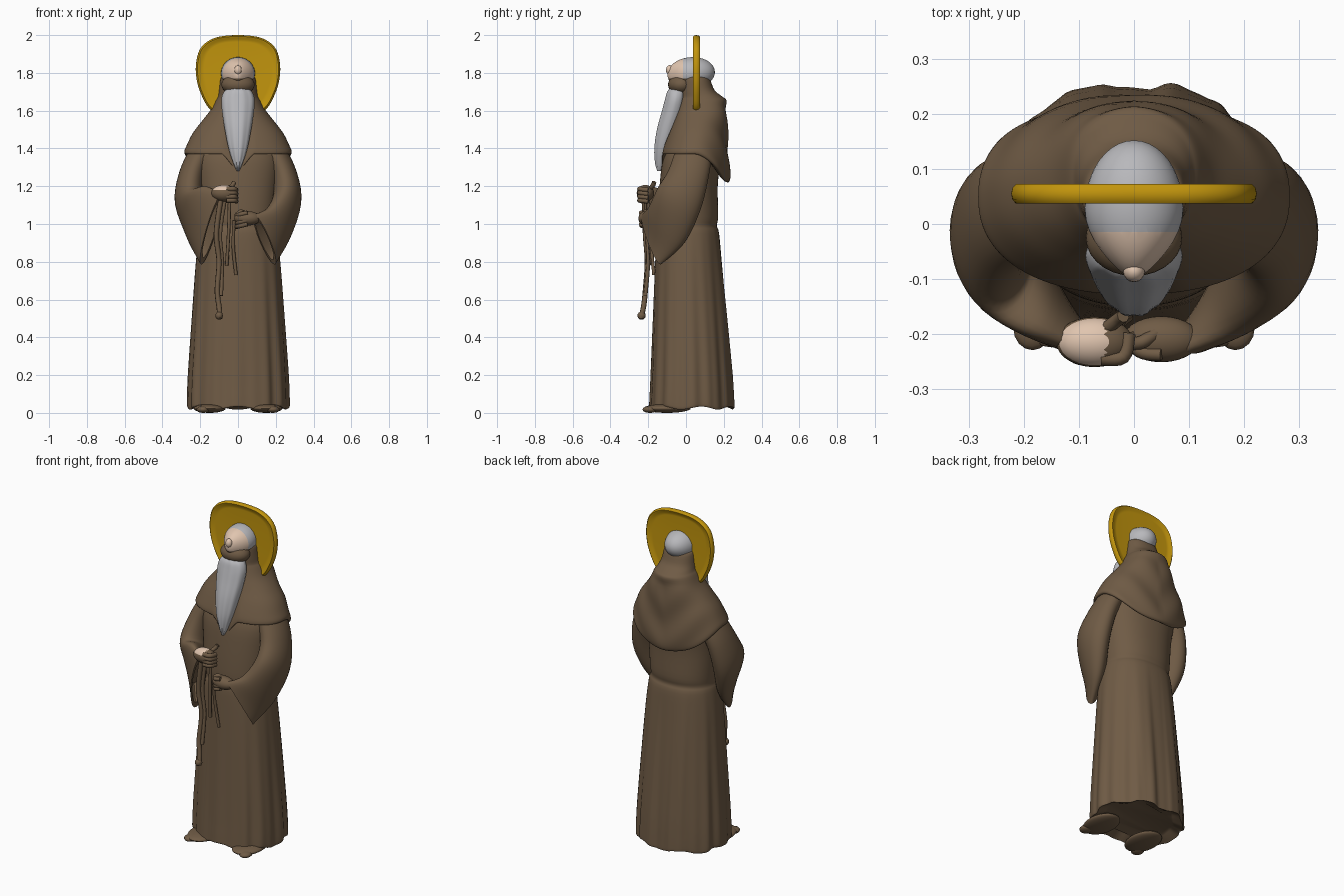
import bpy, bmesh
from math import sin, cos, pi, radians
from mathutils import Vector

if "Cube" in bpy.data.objects:
    bpy.data.objects.remove(bpy.data.objects["Cube"])


def material(name, rgb):
    m = bpy.data.materials.new(name)
    m.use_nodes = True
    m.diffuse_color = (*rgb, 1)
    m.node_tree.nodes["Principled BSDF"].inputs["Base Color"].default_value = (*rgb, 1)
    return m


BROWN = material("brown_cloth", (0.16, 0.105, 0.06))
GOLD = material("gold", (0.54, 0.30, 0.004))
GREY = material("grey_hair", (0.48, 0.48, 0.50))
SKIN = material("skin", (0.75, 0.56, 0.43))


def finish(name, bm, mats, angle=50):
    bmesh.ops.recalc_face_normals(bm, faces=bm.faces)
    me = bpy.data.meshes.new(name)
    bm.to_mesh(me)
    bm.free()
    ob = bpy.data.objects.new(name, me)
    bpy.context.collection.objects.link(ob)
    for m in mats:
        me.materials.append(m)
    bpy.ops.object.select_all(action='DESELECT')
    ob.select_set(True)
    bpy.context.view_layer.objects.active = ob
    bpy.ops.object.shade_smooth_by_angle(angle=radians(angle))
    return ob


def spline(rows, steps, closed=False):
    """Catmull-Rom through rows of equal length."""
    n, out = len(rows), []
    pick = (lambda i: rows[i % n]) if closed else (lambda i: rows[max(0, min(n - 1, i))])
    for i in range(n if closed else n - 1):
        for s in range(steps):
            t = s / steps
            out.append([b + 0.5 * t * (c - a + t * (2 * a - 5 * b + 4 * c - d + t * (3 * (b - c) + d - a)))
                        for a, b, c, d in zip(pick(i - 1), pick(i), pick(i + 1), pick(i + 2))])
    return out if closed else out + [list(rows[-1])]


def loft(name, rings, mats):
    bm = bmesh.new()
    loops = [[bm.verts.new(p) for p in ring] for ring in rings]
    n = len(loops[0])
    for a, b in zip(loops, loops[1:]):
        for i in range(n):
            bm.faces.new((a[i], a[(i + 1) % n], b[(i + 1) % n], b[i]))
    bm.faces.new(loops[0])
    bm.faces.new(loops[-1])
    return finish(name, bm, mats)


def oval_rings(rows, steps, n, bend, power=1.0):
    """Rows are height, half width, front, back; bend adjusts each point."""
    rings = []
    for z, rx, front, back in spline(rows, steps):
        ring = []
        for i in range(n):
            a = 2 * pi * i / n
            sx, sy = sin(a), -cos(a)
            x = rx * abs(sx) ** power * (1 if sx > 0 else -1)
            y = (front + back) / 2 + (back - front) / 2 * abs(sy) ** power * (1 if sy > 0 else -1)
            ring.append(bend(Vector((x, y, z)), a, (front + back) / 2))
        rings.append(ring)
    return rings


def ellipsoid(name, centre, radii, mats, rule=None, cuts=(), segments=28, tilt=0, taper=0):
    """Cuts are (point, normal) planes that sharpen colour borders; taper narrows the front."""
    bm = bmesh.new()
    bmesh.ops.create_uvsphere(bm, u_segments=segments, v_segments=segments // 2 + 2, radius=1)
    for v in bm.verts:
        x, y, z = [c * r for c, r in zip(v.co, radii)]
        x *= 1 - taper * max(0, -v.co.y) ** 2
        v.co = Vector((x, y * cos(tilt) - z * sin(tilt), y * sin(tilt) + z * cos(tilt))) + Vector(centre)
    for point, normal in cuts:
        bmesh.ops.bisect_plane(bm, geom=bm.verts[:] + bm.edges[:] + bm.faces[:], plane_co=point, plane_no=normal)
    bm.normal_update()
    if rule:
        for f in bm.faces:
            f.material_index = rule(f.calc_center_median(), f.normal)
    return finish(name, bm, mats)


def cord(name, points, radius):
    cu = bpy.data.curves.new(name, 'CURVE')
    cu.dimensions = '3D'
    cu.bevel_depth = radius
    cu.bevel_resolution = 2
    cu.use_fill_caps = True
    path = spline(points, 5)
    sp = cu.splines.new('POLY')
    sp.points.add(len(path) - 1)
    for q, p in zip(sp.points, path):
        q.co = (*p, 1)
    sp.use_smooth = True
    cu.materials.append(BROWN)
    bpy.context.collection.objects.link(bpy.data.objects.new(name, cu))


# Robe with folds deepening towards the hem, two of them bulging at the back
def robe_folds(p, a, cy):
    depth = max(0, min(1, (1.0 - p.z) / 0.8))
    wave = 0.5 * cos(12 * a) + 0.35 * cos(19 * a + 1) + 0.3 * abs(sin(4.5 * a))
    k = 1 + 0.035 * depth * wave
    bulge = 0.02 * depth * max(0, -cos(a)) * max(0, 1 - ((abs(p.x) - 0.085) / 0.05) ** 2)
    return Vector((p.x * k, cy + (p.y - cy) * k + bulge, p.z + (0.008 * cos(7 * a) if p.z < 0.1 else 0)))


robe_rows = [(0.05, 0.20, -0.13, 0.19), (0.03, 0.25, -0.175, 0.235), (0.028, 0.262, -0.188, 0.243),
             (0.06, 0.265, -0.188, 0.243), (0.2, 0.26, -0.182, 0.235), (0.5, 0.242, -0.172, 0.213),
             (0.8, 0.222, -0.162, 0.188), (0.95, 0.205, -0.155, 0.175), (0.99, 0.195, -0.145, 0.163),
             (1.04, 0.198, -0.15, 0.17), (1.2, 0.21, -0.14, 0.168), (1.35, 0.22, -0.12, 0.18),
             (1.45, 0.17, -0.07, 0.16)]
loft("robe", oval_rings(robe_rows, 4, 144, robe_folds, 0.9), [BROWN])


# Shoulder cape with fallen hood, dipping at the back and pointed at the front
def cape_drape(p, a, cy):
    back = max(0, -cos(a))
    low = max(0, min(1, (1.6 - p.z) / 0.22))
    swag = sin((p.z - 0.5 * abs(p.x)) * 42) * 0.006 * back * min(1, max(0, (1.7 - p.z) / 0.1))
    point = max(0, 1 - abs(p.x) / 0.08) * max(0, cos(a))
    return Vector((p.x, p.y + swag, p.z - low * (0.15 * back ** 1.5 + 0.1 * point)))


cape_rows = [(1.78, 0.08, -0.02, 0.10), (1.77, 0.092, -0.03, 0.125), (1.71, 0.1, -0.03, 0.15),
             (1.675, 0.108, -0.03, 0.19), (1.655, 0.12, -0.035, 0.213), (1.6, 0.148, -0.05, 0.215),
             (1.54, 0.195, -0.07, 0.218), (1.48, 0.24, -0.095, 0.224), (1.42, 0.27, -0.118, 0.23),
             (1.385, 0.284, -0.128, 0.228), (1.37, 0.275, -0.125, 0.215), (1.385, 0.24, -0.10, 0.19)]
loft("hood_cape", oval_rings(cape_rows, 4, 96, cape_drape, 0.88), [BROWN])
ellipsoid("chin_cowl", (0, -0.025, 1.738), (0.088, 0.07, 0.055), [BROWN])

# Beard
beard_rows = [(1.72, 0.05, -0.085, 0), (1.70, 0.075, -0.10, 0), (1.66, 0.088, -0.112, 0),
              (1.6, 0.085, -0.128, -0.01), (1.5, 0.07, -0.155, -0.04), (1.4, 0.05, -0.168, -0.08),
              (1.32, 0.024, -0.163, -0.11), (1.28, 0.006, -0.15, -0.135)]
loft("beard", oval_rings(beard_rows, 4, 40, lambda p, a, cy: p + Vector((0, 0.002 * cos(9 * a), 0))), [GREY])

# Head tipped back: grey hair, skin face, jaw in the shade of the cowl
def head_rule(c, n):
    if c.z < 1.77 and c.y < 0.02:
        return 2
    return 1 if c.y < -0.015 else 0


ellipsoid("head", (0, 0.027, 1.798), (0.09, 0.126, 0.085), [GREY, SKIN, BROWN], head_rule,
          [((0, -0.015, 0), (0, 1, 0)), ((0, 0, 1.77), (0, 0, 1))], 40, 0.09, 0.45)
ellipsoid("nose", (0, -0.086, 1.815), (0.02, 0.02, 0.026), [SKIN], segments=16)

# Halo with a raised rim
half = [(0.0, 2.0), (0.12, 1.986), (0.195, 1.935), (0.222, 1.85), (0.218, 1.76),
        (0.19, 1.675), (0.145, 1.605), (0.07, 1.58)]
outline = spline(half + [(0, 1.575)] + [(-x, z) for x, z in half[:0:-1]], 6, True)
front_profile = [(0.1, -0.008), (0.8, -0.008), (0.87, -0.009), (0.92, -0.016), (0.96, -0.018), (0.99, -0.011)]
halo_profile = front_profile + [(1, 0)] + [(s, -y) for s, y in reversed(front_profile)]
loft("halo", [[(x * s, 0.055 + y, 1.82 + (z - 1.82) * s) for x, z in outline] for s, y in halo_profile], [GOLD])


# Wide sleeves: each ring spans a front point to a back point with a half width
def sleeve(name, side, wrist):
    rows = [(0.15, -0.03, 1.46, 0.16, 0.12, 1.46, 0.045), (0.185, -0.055, 1.39, 0.2, 0.135, 1.38, 0.06),
            (0.235, -0.095, 1.28, 0.255, 0.12, 1.25, 0.066), (0.245, -0.15, 1.19, 0.275, 0.075, 1.07, 0.074),
            (0.175, -0.195, wrist + 0.06, 0.245, -0.01, 0.90, 0.064),
            (0.085, -0.23, wrist + 0.02, 0.195, -0.135, 0.785, 0.038)]
    rows = spline(rows, 5)
    mid = [(Vector(r[:3]) + Vector(r[3:6])) / 2 for r in rows]
    rings = []
    for k, r in enumerate(rows):
        span = (Vector(r[3:6]) - Vector(r[:3])) / 2
        along = mid[min(k + 1, len(mid) - 1)] - mid[max(k - 1, 0)]
        wide = span.cross(along).normalized() * r[6]
        rings.append([mid[k] + span * cos(t) + wide * sin(t) for t in (2 * pi * i / 32 for i in range(32))])
    # Hollow cuff
    rings.append([mid[-1] + (p - mid[-1]) * 0.8 for p in rings[-1]])
    rings.append([mid[-5] + (p - mid[-1]) * 0.7 for p in rings[-2]])
    loft(name, [[(p.x * side, p.y, p.z) for p in ring] for ring in rings], [BROWN])


sleeve("left_sleeve", 1, 1.03)
sleeve("right_sleeve", -1, 1.14)

# Hands and fingers
ellipsoid("right_hand", (-0.072, -0.215, 1.163), (0.07, 0.046, 0.044), [BROWN, SKIN],
          lambda c, n: int(n.z > 0.45 and c.x < -0.05), [((-0.05, 0, 0), (1, 0.6, 0))])
ellipsoid("left_hand", (0.05, -0.21, 1.03), (0.07, 0.042, 0.038), [BROWN])
for i in range(4):
    z = 0.02 * (i - 1.5)
    cord("right_finger", [(-0.06, -0.245, 1.155 + z), (-0.02, -0.242, 1.155 + z), (-0.01, -0.2, 1.15 + z)], 0.013)
    cord("left_finger", [(0.05, -0.238, 1.03 + z), (0.01, -0.232, 1.02 + z), (-0.008, -0.2, 1.015 + z)], 0.012)
cord("right_thumb", [(-0.05, -0.19, 1.185), (-0.03, -0.175, 1.205), (-0.02, -0.168, 1.222)], 0.012)
cord("left_thumb", [(0.04, -0.2, 1.055), (0.015, -0.215, 1.065), (-0.005, -0.22, 1.05)], 0.012)

# Hanging cords and their end knot
cord("long_cord", [(-0.09, -0.22, 1.14), (-0.115, -0.215, 0.95), (-0.10, -0.205, 0.8), (-0.11, -0.215, 0.65),
                   (-0.10, -0.225, 0.56), (-0.095, -0.24, 0.50)], 0.014)
cord("second_cord", [(-0.07, -0.21, 1.13), (-0.095, -0.205, 0.95), (-0.085, -0.2, 0.8), (-0.09, -0.215, 0.62)], 0.011)
cord("short_cord", [(-0.045, -0.2, 1.12), (-0.05, -0.195, 0.95), (-0.06, -0.18, 0.78)], 0.009)
cord("belt_end", [(-0.02, -0.21, 1.02), (-0.025, -0.185, 0.88), (-0.01, -0.17, 0.73)], 0.009)
ellipsoid("cord_knot", (-0.10, -0.235, 0.515), (0.02, 0.022, 0.022), [BROWN], segments=12)

# Feet, flattened onto the ground
for side, name in ((1, "left_foot"), (-1, "right_foot")):
    ellipsoid(name, (0.15 * side, -0.1, 0.024), (0.085, 0.125, 0.024), [BROWN])
    ellipsoid(name + "_toe", (0.185 * side, -0.19, 0.018), (0.035, 0.04, 0.018), [BROWN], segments=16)
